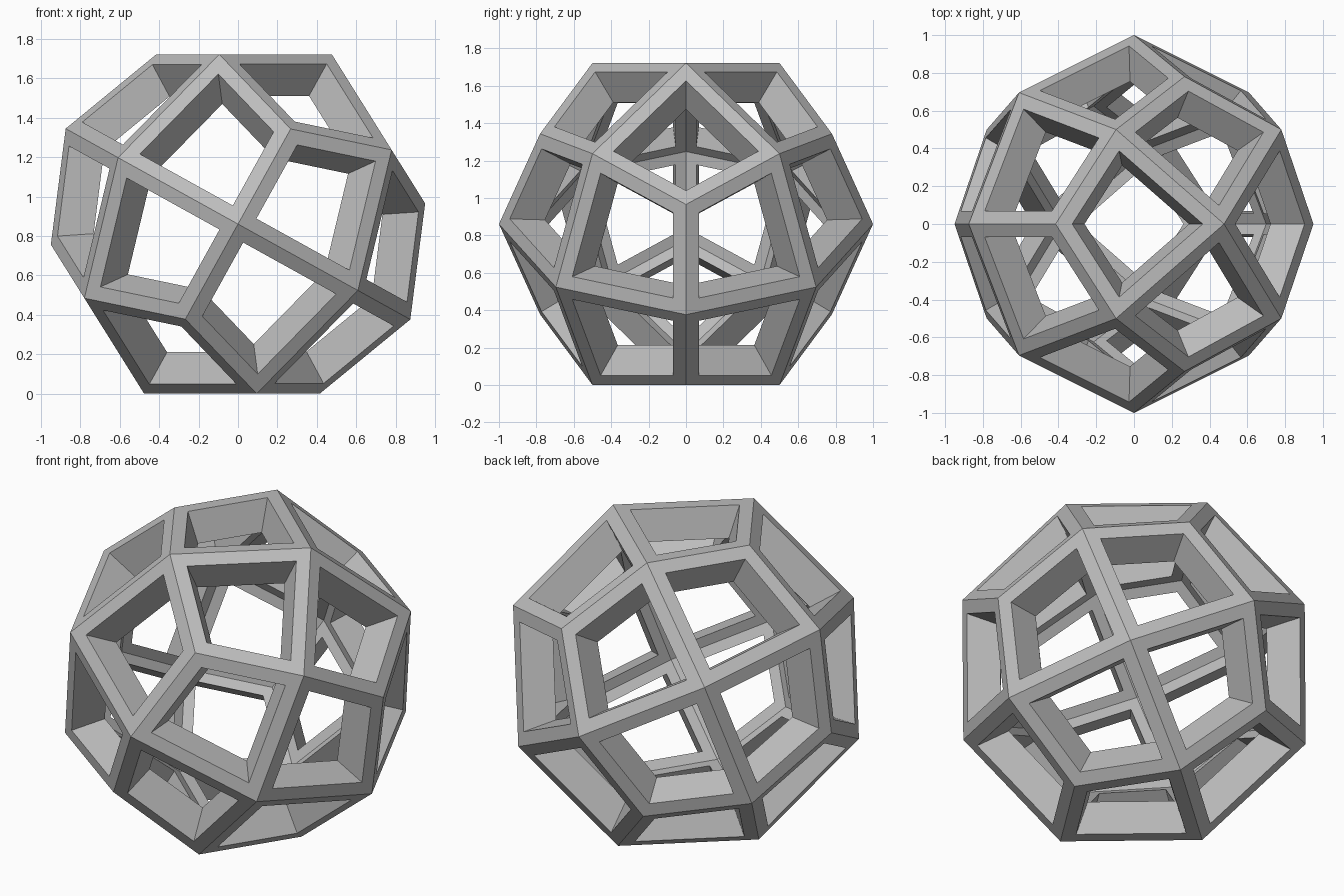
import bpy
import bmesh
from math import sqrt
from itertools import product
from mathutils import Vector, Matrix

if "Cube" in bpy.data.objects:
    bpy.data.objects.remove(bpy.data.objects["Cube"], do_unlink=True)

AXIS_RADIUS = 0.984   # four-way corners on the main axes
STRIP = 0.074         # width of the frame strip on each kite
INNER_SCALE = 0.8     # inner shell relative to the outer one

# Corner distances that keep every kite flat
edge = 1 / sqrt(2)
slope = AXIS_RADIUS / edge - 1
corner = AXIS_RADIUS / (1 + 2 * slope)

# Twenty-four kites around the centre
bm = bmesh.new()
for i in range(3):
    j, k = (i + 1) % 3, (i + 2) % 3
    for signs in product((1, -1), repeat=3):
        def point(a, b, c):
            p = Vector()
            p[i], p[j], p[k] = a * signs[i], b * signs[j], c * signs[k]
            return bm.verts.new(p)
        bm.faces.new((point(AXIS_RADIUS, 0, 0), point(edge, edge, 0),
                      point(corner, corner, corner), point(edge, 0, edge)))
bmesh.ops.remove_doubles(bm, verts=bm.verts, dist=0.001)
bmesh.ops.recalc_face_normals(bm, faces=bm.faces)

# Rest the shape on one kite
up = Vector((1, slope, slope)).normalized()
side = (Vector((1, 0, 0)) - up * up.x).normalized()
turn = Matrix((side, up.cross(side), up))
bmesh.ops.transform(bm, matrix=turn.to_4x4(), verts=bm.verts)

# Outer strips around each opening
openings = bm.faces[:]
bmesh.ops.inset_individual(bm, faces=openings, thickness=STRIP,
                           use_even_offset=True)
strips = [f for f in bm.faces if f not in set(openings)]

# Inner shell, and opening walls that narrow towards the centre
inner = {v: bm.verts.new(v.co * INNER_SCALE) for v in bm.verts[:]}
for f in strips:
    bm.faces.new([inner[v] for v in reversed(f.verts)])
for f in openings:
    ring = f.verts[:]
    for a, b in zip(ring, ring[1:] + ring[:1]):
        bm.faces.new((a, b, inner[b], inner[a]))
bmesh.ops.delete(bm, geom=openings, context='FACES_ONLY')
bmesh.ops.recalc_face_normals(bm, faces=bm.faces)

# Stand on the ground
lowest = min(v.co.z for v in bm.verts)
bmesh.ops.translate(bm, vec=(0, 0, -lowest), verts=bm.verts)

mesh = bpy.data.meshes.new("kite_frame")
bm.to_mesh(mesh)
bm.free()

# Plain grey material
grey = bpy.data.materials.new("plain_grey")
grey.use_nodes = True
colour = (0.5, 0.5, 0.5, 1)
grey.diffuse_color = colour
for node in grey.node_tree.nodes:
    if node.type == 'BSDF_PRINCIPLED':
        node.inputs["Base Color"].default_value = colour
mesh.materials.append(grey)

frame = bpy.data.objects.new("kite_frame", mesh)
bpy.context.collection.objects.link(frame)
